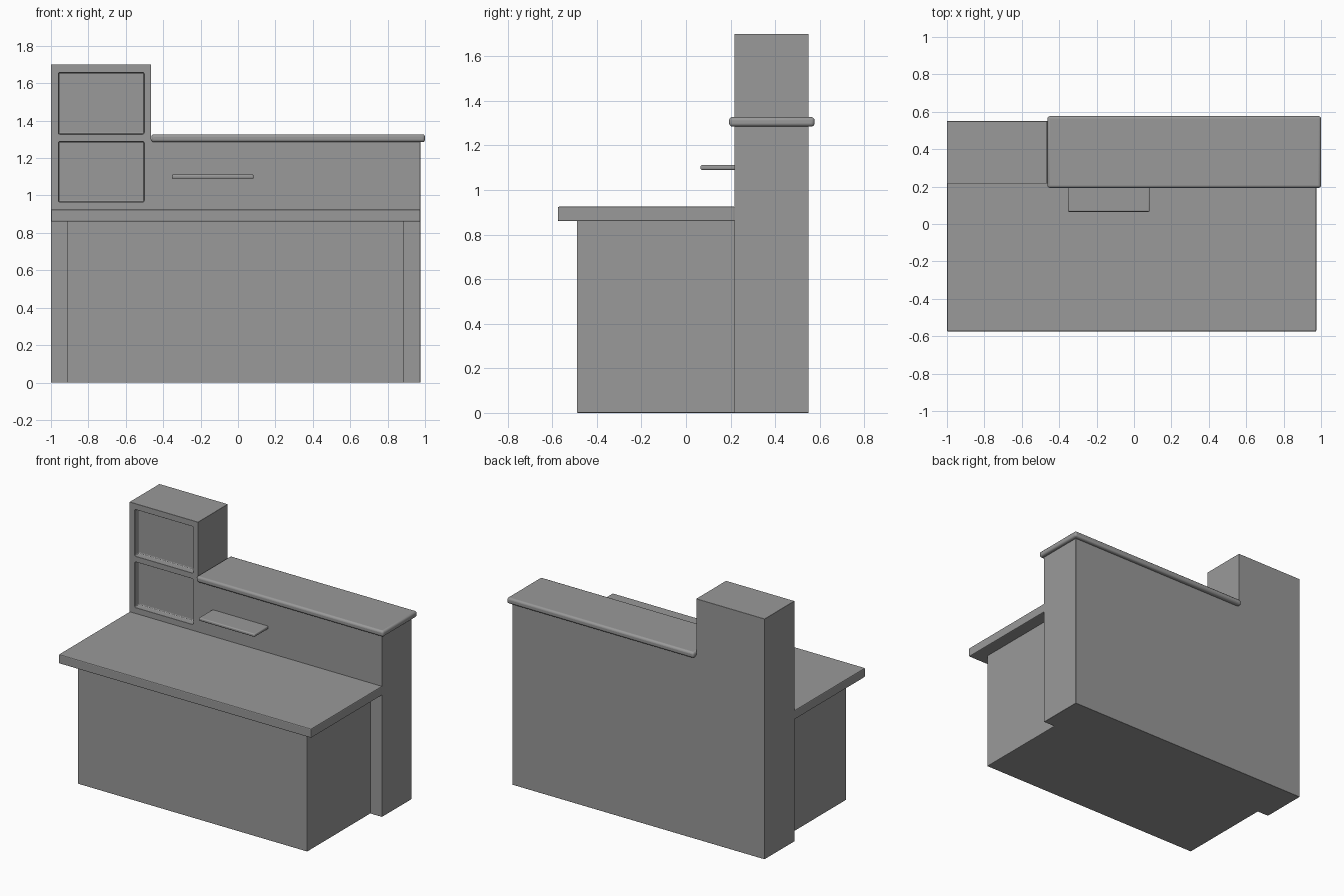
import bpy
import bmesh

cube = bpy.data.objects.get("Cube")
if cube:
    bpy.data.objects.remove(cube, do_unlink=True)

grey = bpy.data.materials.new("plain_grey")
grey.use_nodes = True
colour = (0.32, 0.32, 0.32, 1)
grey.diffuse_color = colour
grey.node_tree.nodes["Principled BSDF"].inputs["Base Color"].default_value = colour


def add_profile(name, outline, front, back, bevel=0.0, segments=2):
    """Extrude an x-z outline from front to back along y."""
    bm = bmesh.new()
    face = bm.faces.new([bm.verts.new((x, front, z)) for x, z in outline])
    extruded = bmesh.ops.extrude_face_region(bm, geom=[face])["geom"]
    moved = [v for v in extruded if isinstance(v, bmesh.types.BMVert)]
    bmesh.ops.translate(bm, verts=moved, vec=(0, back - front, 0))
    bmesh.ops.recalc_face_normals(bm, faces=bm.faces)
    mesh = bpy.data.meshes.new(name)
    bm.to_mesh(mesh)
    bm.free()
    mesh.materials.append(grey)
    obj = bpy.data.objects.new(name, mesh)
    bpy.context.collection.objects.link(obj)
    if bevel:
        add_bevel(obj, bevel, segments)
    return obj


def add_bevel(obj, width, segments):
    mod = obj.modifiers.new("soft_edges", "BEVEL")
    mod.width = width
    mod.segments = segments
    mod.limit_method = "ANGLE"


def add_box(name, x, y, z, bevel=0.0, segments=2):
    outline = [(x[0], z[0]), (x[1], z[0]), (x[1], z[1]), (x[0], z[1])]
    return add_profile(name, outline, y[0], y[1], bevel, segments)


# Back wall with its taller tower, in one L-shaped piece
left, right, step = -1.0, 0.975, -0.465
wall = add_profile("back_wall_and_tower", [
    (left, 0), (right, 0), (right, 1.3), (step, 1.3), (step, 1.7), (left, 1.7)],
    0.217, 0.55)

# Two shallow niches cut into the tower front
for i, z in enumerate([(0.965, 1.288), (1.328, 1.658)]):
    cutter = add_box(f"niche_cutter_{i + 1}", (-0.96, -0.502), (0.1, 0.267), z, 0.008)
    cutter.hide_render = True
    cutter.hide_set(True)
    cut = wall.modifiers.new("niche", "BOOLEAN")
    cut.operation = "DIFFERENCE"
    cut.solver = "EXACT"
    cut.object = cutter
add_bevel(wall, 0.004, 1)

# Desk: recessed base, overhanging counter
add_box("counter_base", (-0.912, 0.885), (-0.49, 0.23), (0, 0.87), 0.004)
add_box("counter_top", (left, right), (-0.575, 0.22), (0.86, 0.925), 0.006)

# Rounded ledge on the low wall and the small shelf below it
ledge = add_box("wall_ledge", (-0.463, 1.0), (0.193, 0.577), (1.285, 1.327), 0.014, 3)
shelf = add_box("small_shelf", (-0.354, 0.084), (0.065, 0.225), (1.09, 1.112), 0.007, 3)

# Smooth the rounded edges only
bpy.ops.object.select_all(action="DESELECT")
for obj in (ledge, shelf):
    obj.select_set(True)
bpy.context.view_layer.objects.active = ledge
bpy.ops.object.shade_smooth_by_angle()
